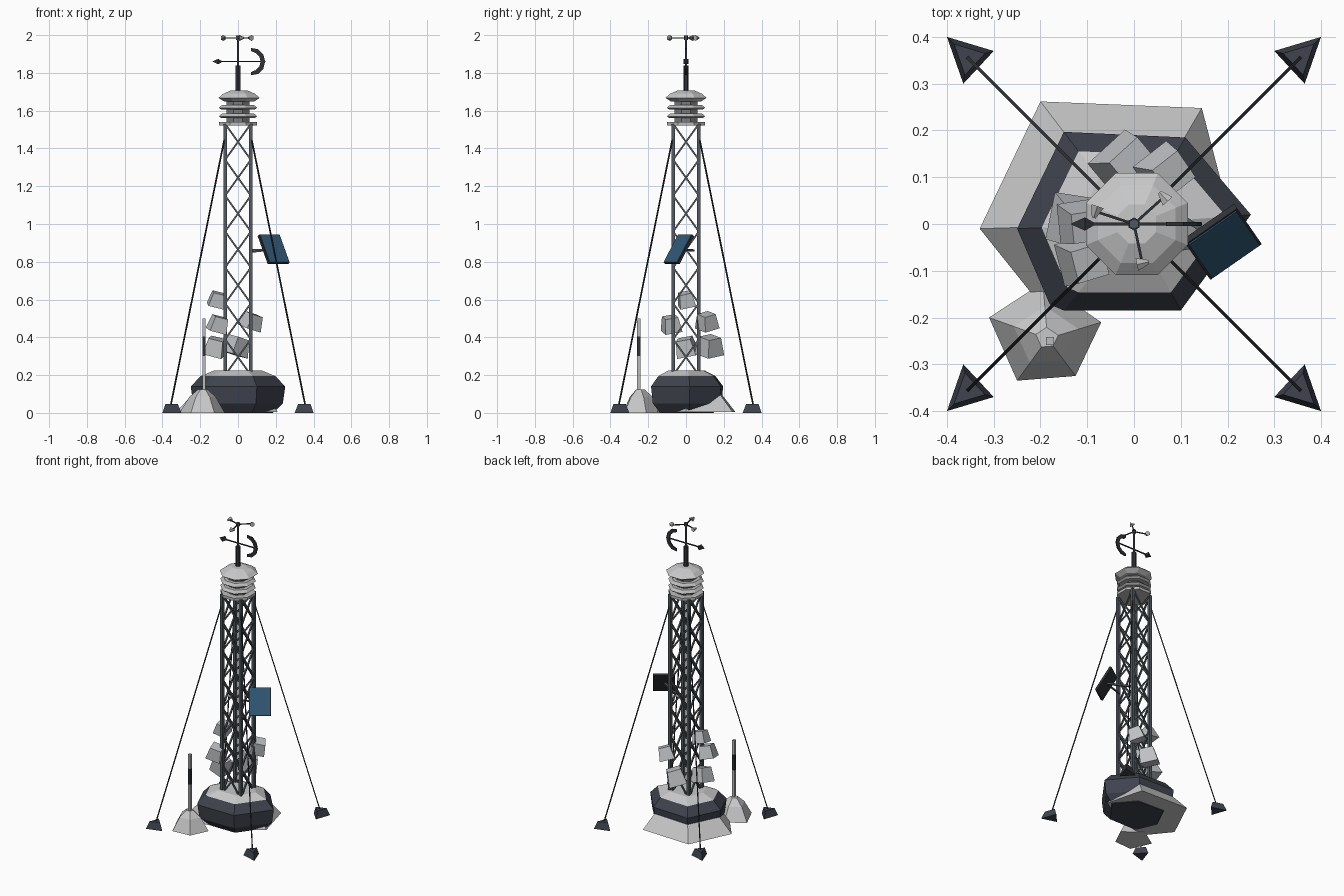
import bpy, bmesh, math, random
from mathutils import Vector, Matrix

if "Cube" in bpy.data.objects:
    bpy.data.objects.remove(bpy.data.objects["Cube"])

random.seed(4)


def material(name, rgb):
    m = bpy.data.materials.new(name)
    m.diffuse_color = (*rgb, 1)
    m.use_nodes = True
    m.node_tree.nodes["Principled BSDF"].inputs["Base Color"].default_value = m.diffuse_color
    return m


SNOW = material("snow", (0.58, 0.58, 0.59))
ICE = material("ice", (0.52, 0.53, 0.55))
ROCK = material("dark_rock", (0.05, 0.056, 0.075))
STEEL = material("steel", (0.085, 0.10, 0.115))
DARK = material("dark_metal", (0.028, 0.031, 0.036))
LOUVER = material("louver_grey", (0.50, 0.50, 0.50))
CORE = material("core_grey", (0.2, 0.2, 0.21))
BLUE = material("panel_blue", (0.03, 0.095, 0.175))


def finish(name, bm, *mats):
    bmesh.ops.recalc_face_normals(bm, faces=bm.faces)
    me = bpy.data.meshes.new(name)
    bm.to_mesh(me)
    bm.free()
    for m in mats:
        me.materials.append(m)
    ob = bpy.data.objects.new(name, me)
    bpy.context.collection.objects.link(ob)
    return ob


def add_loft(bm, rings):
    """Skin equal-length rings of points and cap both ends."""
    vs = [[bm.verts.new(p) for p in ring] for ring in rings]
    n = len(vs[0])
    for a, b in zip(vs, vs[1:]):
        for i in range(n):
            j = (i + 1) % n
            bm.faces.new((a[i], a[j], b[j], b[i]))
    bm.faces.new(vs[0][::-1])
    bm.faces.new(vs[-1])


def scaled(outline, levels, c=(0, 0)):
    return [[(c[0] + x * s, c[1] + y * s, z) for x, y in outline] for z, s in levels]


def circle(n, phase=0.0):
    return [(math.cos(phase + math.tau * i / n), math.sin(phase + math.tau * i / n)) for i in range(n)]


def add_beam(bm, a, b, r1, r2=None, n=4):
    a, b = Vector(a), Vector(b)
    rot = (b - a).to_track_quat('Z', 'Y')
    pts = circle(n, math.pi / n)
    add_loft(bm, [[p + rot @ Vector((x * r, y * r, 0)) for x, y in pts]
                  for p, r in ((a, r1), (b, r1 if r2 is None else r2))])


def loft(name, rings, *mats):
    bm = bmesh.new()
    add_loft(bm, rings)
    return finish(name, bm, *mats)


def beams(name, items, mat, n=4):
    bm = bmesh.new()
    for a, b, r in items:
        add_beam(bm, a, b, r, n=n)
    return finish(name, bm, mat)


# Boulder with a snow-covered top
boulder_outline = [(-0.25, -0.01), (-0.18, -0.172), (-0.15, -0.185), (0.10, -0.185),
                   (0.25, 0.02), (0.11, 0.185), (-0.15, 0.197)]
boulder = loft("boulder", scaled(boulder_outline, [(0, 0.74), (0.05, 0.95), (0.14, 1.0),
                                                   (0.195, 0.79), (0.225, 0.5)]), ROCK, SNOW)
for f in boulder.data.polygons:
    f.material_index = int(f.center.z > 0.195)

# Snow drift leaning on the back of the boulder
drift_outline = [(-0.33, -0.01), (-0.21, -0.16), (0.05, -0.12), (0.21, 0.0), (0.145, 0.248), (-0.2, 0.262)]
loft("snow_drift", scaled(drift_outline, [(0.004, 1), (0.14, 0.6)]), SNOW)

# Small mound with a banded marker pole
MC = (-0.185, -0.245)
mound_outline = [(-0.125, 0.045), (-0.065, -0.09), (0.06, -0.08), (0.115, 0.035), (-0.01, 0.12)]
loft("snow_mound", scaled(mound_outline, [(0, 1), (0.085, 0.58), (0.125, 0.2)], MC), SNOW)
for i, (z0, z1, m) in enumerate([(0.1, 0.3, LOUVER), (0.3, 0.405, DARK), (0.405, 0.5, LOUVER)]):
    beams(f"marker_pole_band_{i}", [((-0.18, -0.25, z0), (-0.18, -0.25, z1), 0.012)], m)

# Lattice tower: four legs and crossed braces on each side
W, Z0, Z1, BAYS = 0.068, 0.2, 1.53, 7
corners = [(-W, -W), (W, -W), (W, W), (-W, W)]
beams("tower_legs", [((x, y, Z0), (x, y, Z1), 0.013) for x, y in corners], STEEL)
braces = []
for k in range(BAYS):
    za, zb = (Z0 + (Z1 - Z0) * t / BAYS for t in (k, k + 1))
    for i in range(4):
        p, q = corners[i], corners[(i + 1) % 4]
        braces += [((*p, za), (*q, zb), 0.0065), ((*q, za), (*p, zb), 0.0065)]
beams("tower_braces", braces, STEEL)

# Guy wires and their three-sided anchor blocks
quads = [(sx, sy) for sx in (-1, 1) for sy in (-1, 1)]
beams("guy_wires", [((0.072 * sx, 0.072 * sy, 1.45), (0.357 * sx, 0.357 * sy, 0.035), 0.0045)
                    for sx, sy in quads], DARK)
for i, (sx, sy) in enumerate(quads):
    tri = [(0.045 * sx, 0.045 * sy), (-0.055 * sx, 0.015 * sy), (0.01 * sx, -0.055 * sy)]
    loft(f"anchor_{i}", scaled(tri, [(0, 1), (0.047, 0.66)], (0.355 * sx, 0.355 * sy)), ROCK)

# Ice chunks clinging to the tower
chunks = [(-0.11, 0.0, 0.6, 0.048, 0.1), (-0.105, -0.08, 0.47, 0.052, 0.25), (0.072, 0.11, 0.485, 0.052, 0.6),
          (-0.12, 0.0, 0.35, 0.058, -0.2), (-0.01, 0.125, 0.355, 0.062, 0.7)]
for i, (x, y, z, s, turn) in enumerate(chunks):
    ob = loft(f"ice_chunk_{i}", scaled([(-1, -1), (1, -1), (1, 1), (-1, 1)],
                                       [(-0.85, 1.0), (0.85, 0.75)]), ICE)
    tilt = Matrix.Rotation(random.uniform(0.15, 0.4), 4, 'X') @ Matrix.Rotation(0.25, 4, 'Y')
    ob.data.transform(Matrix.Translation((x, y, z)) @ Matrix.Rotation(turn, 4, 'Z')
                      @ tilt @ Matrix.Scale(s * 0.9, 4))

# Solar panel on a bracket
across = Vector((0.82, 0.57, 0))
down = Vector((0.053, -0.077, -0.148)).normalized()
normal = down.cross(across).normalized()
if normal.z < 0:
    normal = -normal
centre = Vector((0.192, -0.043, 0.87))


def plate(name, hw, hl, n0, n1, mat):
    loft(name, [[centre + across * hw * u + down * hl * v + normal * d
                 for u, v in ((-1, -1), (1, -1), (1, 1), (-1, 1))] for d in (n0, n1)], mat)


plate("panel_frame", 0.067, 0.087, -0.014, 0, DARK)
plate("panel_face", 0.062, 0.082, 0, 0.003, BLUE)
beams("panel_bracket", [((0.06, 0.04, 0.86), centre - normal * 0.008, 0.008),
                        ((0.06, -0.06, 0.85), centre - normal * 0.008, 0.006)], STEEL)

# Louvred instrument housing
octagon = circle(8, math.pi / 8)
loft("housing_core", scaled(octagon, [(1.53, 0.065), (1.68, 0.065)]), CORE)
loft("housing_floor", scaled(octagon, [(1.522, 0.108), (1.54, 0.108)]), LOUVER)
for i, z in enumerate((1.56, 1.605)):
    loft(f"louver_{i}", scaled(octagon, [(z, 0.095), (z + 0.01, 0.11), (z + 0.026, 0.09)]), LOUVER)
loft("snow_cap", scaled(octagon, [(1.648, 0.085), (1.668, 0.118), (1.69, 0.09), (1.708, 0.045)], (0.006, 0)), SNOW)

# Mast
beams("mast", [((0, 0, 1.69), (0, 0, 1.84), 0.014)], DARK, 6)
beams("spindle", [((0, 0, 1.83), (0, 0, 1.99), 0.005), ((0, 0, 1.973), (0, 0, 1.997), 0.011)], STEEL, 6)

# Wind vane: rod, pointed head and curved tail
bm = bmesh.new()
add_beam(bm, (-0.11, 0, 1.86), (0.145, 0, 1.86), 0.0045)
add_beam(bm, (-0.105, 0, 1.86), (-0.135, 0, 1.86), 0.02, 0.001)
add_beam(bm, (-0.105, 0, 1.86), (-0.085, 0, 1.86), 0.02, 0.004)
arc = []
for i in range(7):
    a = math.radians(-90 + 30 * i)
    h = 0.008 if i in (0, 6) else 0.012
    arc.append([(0.068 + (0.064 + dr * h) * math.cos(a), dy * 0.004, 1.86 + (0.064 + dr * h) * math.sin(a))
                for dr, dy in ((-1, -1), (1, -1), (1, 1), (-1, 1))])
add_loft(bm, arc)
finish("wind_vane", bm, DARK)

# Spinning cups
arms, cups = [], bmesh.new()
for k in range(3):
    a = math.radians(39 + 120 * k + 3)
    d, t = Vector((math.cos(a), math.sin(a), 0)), Vector((-math.sin(a), math.cos(a), 0))
    tip = Vector((0, 0, 1.985)) + d * 0.086
    arms.append(((0, 0, 1.985), tip, 0.004))
    add_beam(cups, tip - t * 0.012, tip + t * 0.014, 0.016, 0.005, 6)
beams("cup_arms", arms, DARK)
finish("wind_cups", cups, LOUVER)
